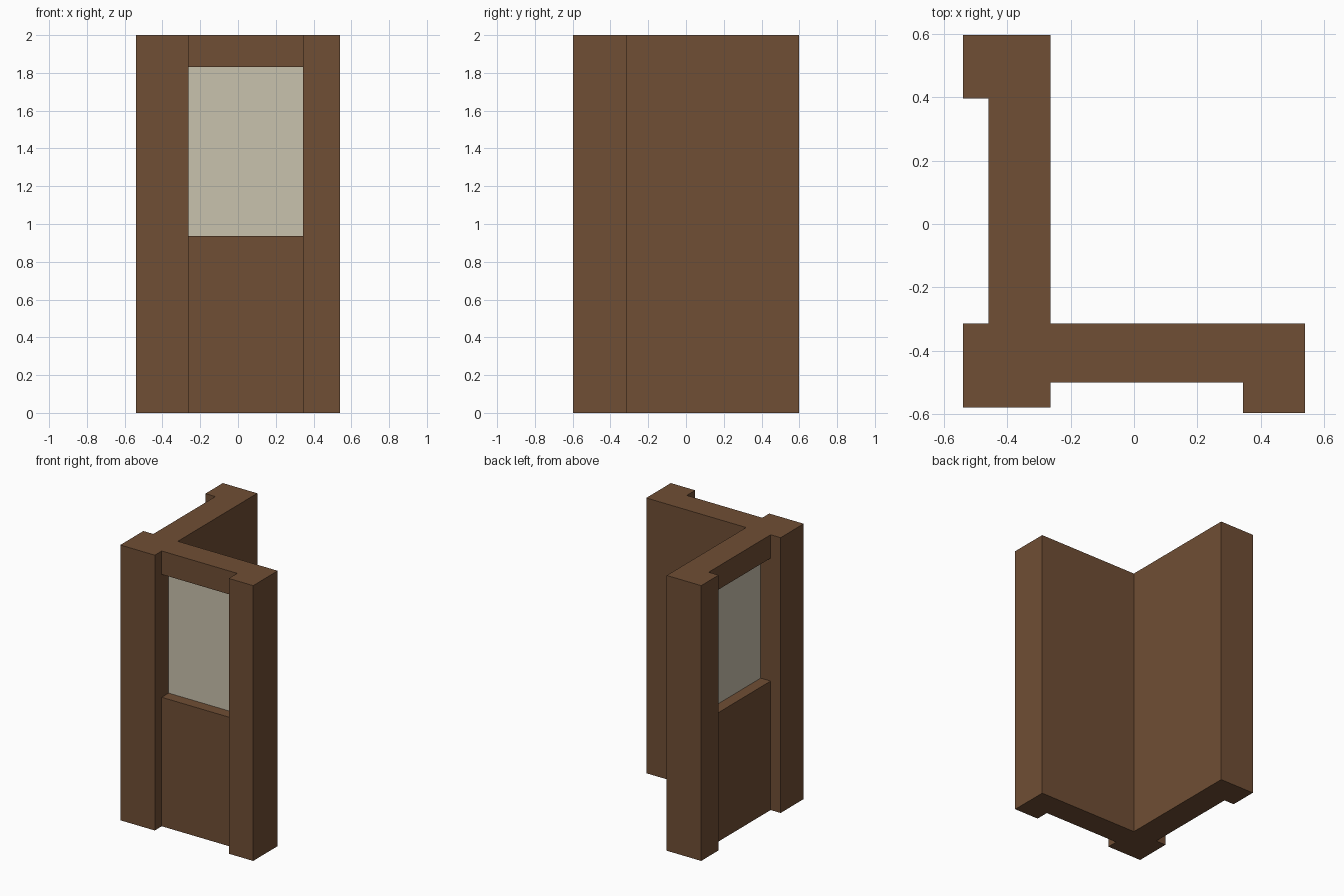
import bpy
import bmesh
from mathutils import Vector

if "Cube" in bpy.data.objects:
    bpy.data.objects.remove(bpy.data.objects["Cube"], do_unlink=True)

HEIGHT = 2.0
SILL, LINTEL = 0.937, 1.83
RECESS = 0.08


def flat_material(name, colour):
    mat = bpy.data.materials.new(name)
    mat.use_nodes = True
    mat.diffuse_color = colour
    bsdf = mat.node_tree.nodes["Principled BSDF"]
    bsdf.inputs["Base Color"].default_value = colour
    bsdf.inputs["Roughness"].default_value = 0.8
    return mat


wood = flat_material("brown wood", (0.162, 0.077, 0.035, 1))
pane = flat_material("pale window", (0.584, 0.539, 0.423, 1))

# Plan of the corner: corner post, two thin walls and two end posts
plan = [
    (-0.54, -0.58), (-0.263, -0.58), (-0.263, -0.50), (0.344, -0.50),
    (0.344, -0.597), (0.54, -0.597), (0.54, -0.315), (-0.263, -0.315),
    (-0.263, 0.597), (-0.54, 0.597), (-0.54, 0.397), (-0.46, 0.397),
    (-0.46, -0.315), (-0.54, -0.315),
]

bm = bmesh.new()
base = bm.faces.new([bm.verts.new((x, y, 0)) for x, y in plan])
raised = bmesh.ops.extrude_face_region(bm, geom=[base], use_keep_orig=True)["geom"]
bmesh.ops.translate(bm, vec=(0, 0, HEIGHT),
                    verts=[v for v in raised if isinstance(v, bmesh.types.BMVert)])
bmesh.ops.recalc_face_normals(bm, faces=bm.faces[:])


def faces_on(centre, outward):
    """Upright wall faces lying in the plane through centre."""
    return [f for f in bm.faces if f.normal.dot(outward) > 0.99
            and abs((f.calc_center_median() - centre).dot(outward)) < 0.001]


# Sunken window in the outer face of each wall
for point, outward in ((Vector((0, -0.50, 0)), Vector((0, -1, 0))),
                       (Vector((-0.46, 0, 0)), Vector((-1, 0, 0)))):
    for height in (SILL, LINTEL):
        faces = faces_on(point, outward)
        edges = {e for f in faces for e in f.edges}
        verts = {v for f in faces for v in f.verts}
        bmesh.ops.bisect_plane(bm, geom=[*faces, *edges, *verts],
                               plane_co=(0, 0, height), plane_no=(0, 0, 1))
    window = [f for f in faces_on(point, outward)
              if SILL < f.calc_center_median().z < LINTEL]
    sunk = bmesh.ops.extrude_discrete_faces(bm, faces=window)["faces"]
    for face in sunk:
        face.material_index = 1
        bmesh.ops.translate(bm, vec=-outward * RECESS, verts=face.verts[:])

bm.normal_update()
mesh = bpy.data.meshes.new("corner_wall")
bm.to_mesh(mesh)
bm.free()
mesh.materials.append(wood)
mesh.materials.append(pane)
bpy.context.collection.objects.link(bpy.data.objects.new("corner_wall", mesh))
